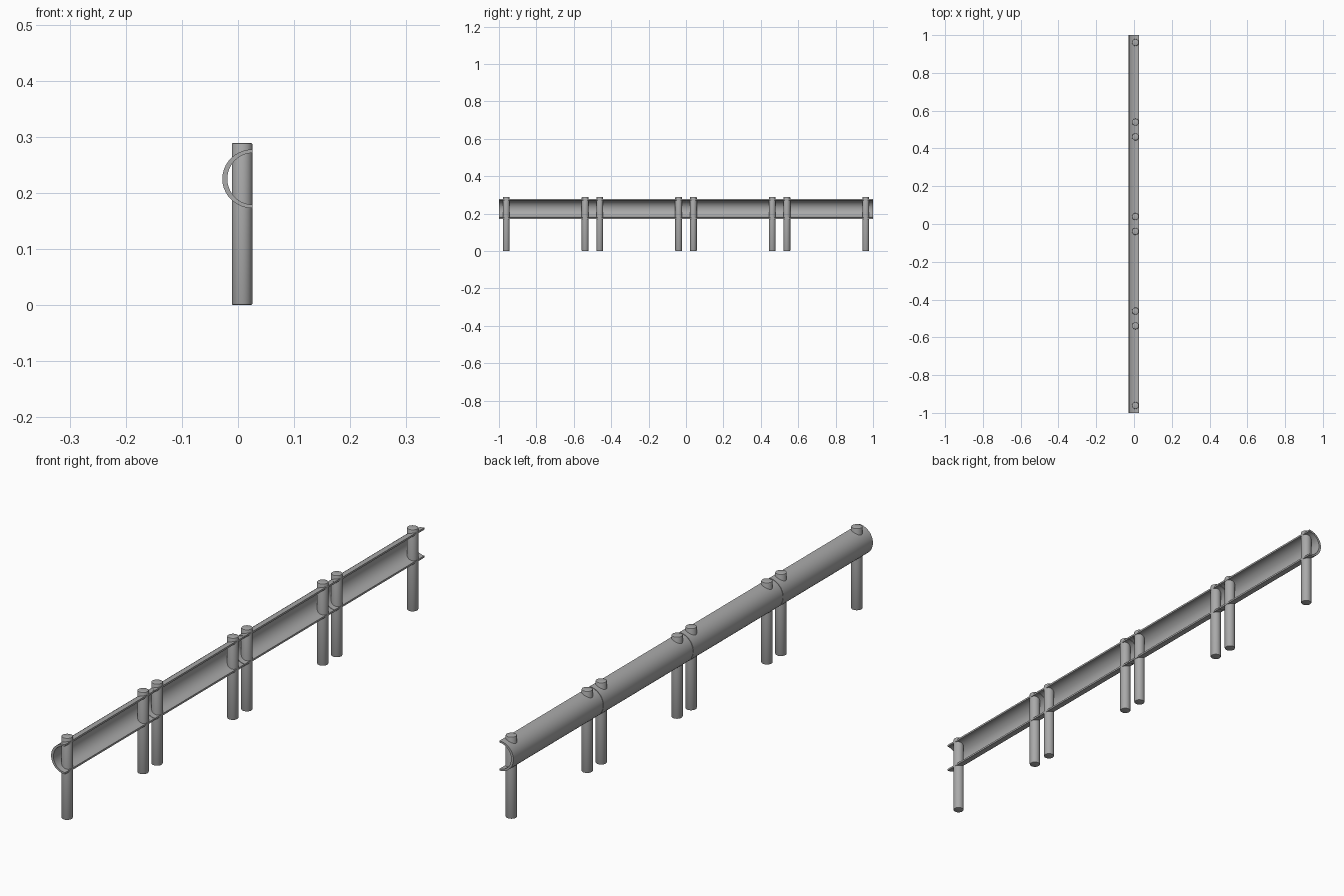
import bpy, bmesh
from math import sin, cos, pi

cube = bpy.data.objects.get("Cube")
if cube:
    bpy.data.objects.remove(cube)

grey = bpy.data.materials.new("weathered_grey")
grey.use_nodes = True
GREY = (0.4, 0.4, 0.4, 1)
grey.diffuse_color = GREY
grey.node_tree.nodes["Principled BSDF"].inputs["Base Color"].default_value = GREY


def finish(bm, name):
    bmesh.ops.recalc_face_normals(bm, faces=bm.faces)
    mesh = bpy.data.meshes.new(name)
    bm.to_mesh(mesh)
    bm.free()
    mesh.materials.append(grey)
    obj = bpy.data.objects.new(name, mesh)
    bpy.context.collection.objects.link(obj)
    bpy.ops.object.select_all(action='DESELECT')
    obj.select_set(True)
    bpy.context.view_layer.objects.active = obj
    bpy.ops.object.shade_smooth_by_angle(angle=0.6)
    return obj


def half_log(name, y0, y1, steps=20):
    """Hollow half log, open toward +x, with thin tapering lips."""
    bm = bmesh.new()
    angles = [pi / 2 + pi * i / steps for i in range(steps + 1)]
    outer = [(0.026 + 0.054 * cos(a), 0.225 + 0.0525 * sin(a)) for a in angles]
    inner = [(0.026 + 0.045 * cos(a), 0.225 + 0.046 * sin(a)) for a in angles]
    profile = outer + inner[::-1]
    face = bm.faces.new([bm.verts.new((x, y0, z)) for x, z in profile])
    ext = bmesh.ops.extrude_face_region(bm, geom=[face], use_keep_orig=True)
    new_verts = [g for g in ext["geom"] if isinstance(g, bmesh.types.BMVert)]
    bmesh.ops.translate(bm, verts=new_verts, vec=(0, y1 - y0, 0))
    finish(bm, name)


def post(name, y, radius=0.0185, height=0.289):
    """Round post with softened rims."""
    bm = bmesh.new()
    bmesh.ops.create_cone(bm, cap_ends=True, segments=20, radius1=radius,
                          radius2=radius, depth=height)
    bmesh.ops.translate(bm, verts=bm.verts, vec=(0.0075, y, height / 2))
    rims = [e for e in bm.edges if abs(e.verts[0].co.z - e.verts[1].co.z) < 0.001]
    bmesh.ops.bevel(bm, geom=rims, offset=0.003, segments=2, affect='EDGES', profile=0.5)
    finish(bm, name)


# Four rail sections, each carried by a post near either end
for i in range(4):
    start = -1 + i * 0.5
    end = start + 0.5
    half_log(f"rail_section_{i + 1}", start + (0.001 if i else 0), end - (0.001 if i < 3 else 0))
    post(f"post_{i + 1}_front", start + 0.039)
    post(f"post_{i + 1}_back", end - 0.039)
